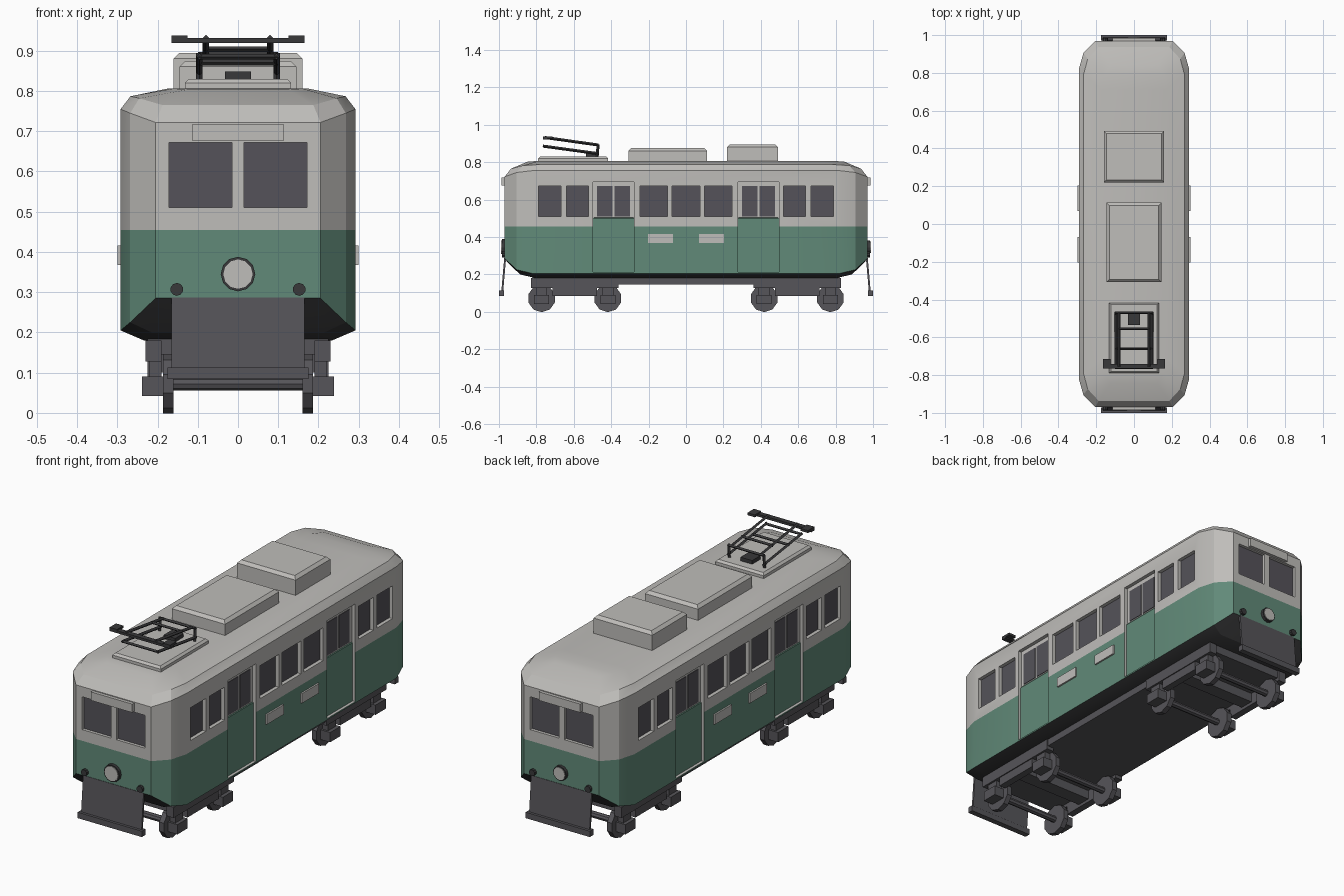
import bpy, bmesh, math
from mathutils import Vector

if "Cube" in bpy.data.objects:
    bpy.data.objects.remove(bpy.data.objects["Cube"])


def material(name, rgb):
    m = bpy.data.materials.new(name)
    m.use_nodes = True
    m.diffuse_color = (*rgb, 1)
    m.node_tree.nodes["Principled BSDF"].inputs["Base Color"].default_value = (*rgb, 1)
    return m


CREAM = material("warm light grey", (.52, .51, .49))
GLASS = material("dark glass", (.09, .086, .1))
GREEN = material("muted green", (.12, .255, .19))
BLACK = material("black", (.04, .04, .042))
STEEL = material("charcoal steel", (.093, .09, .1))


def mesh_object(name, bm, mats):
    bmesh.ops.recalc_face_normals(bm, faces=bm.faces)
    me = bpy.data.meshes.new(name)
    bm.to_mesh(me)
    bm.free()
    for m in mats:
        me.materials.append(m)
    ob = bpy.data.objects.new(name, me)
    bpy.context.collection.objects.link(ob)
    return ob


def add_box(bm, lo, hi):
    verts = bmesh.ops.create_cube(bm, size=1)["verts"]
    for v in verts:
        for i in range(3):
            v.co[i] = lo[i] if v.co[i] < 0 else hi[i]
    return list({f for v in verts for f in v.link_faces})


def box(name, xs, ys, zs, mat, bevel=0):
    bm = bmesh.new()
    lo, hi = zip(*(sorted(p) for p in (xs, ys, zs)))
    add_box(bm, lo, hi)
    if bevel:
        top = [e for e in bm.edges if all(v.co.z > hi[2] - 1e-5 for v in e.verts)]
        bmesh.ops.bevel(bm, geom=top, offset=bevel, segments=1, affect='EDGES')
    return mesh_object(name, bm, [mat])


def rod(name, a, b, r, mat, sides=4):
    a, b = Vector(a), Vector(b)
    bpy.ops.mesh.primitive_cylinder_add(vertices=sides, radius=r, depth=(b - a).length,
                                        location=(a + b) / 2)
    ob = bpy.context.object
    ob.name = name
    ob.rotation_euler = (b - a).to_track_quat('Z', 'Y').to_euler()
    ob.data.materials.append(mat)
    return ob


# Body shell: one rounded plan, lofted upward
quarter = [(.292, .82), (.268, .905), (.205, .97)]
plan = [(x, y, i) for i, (x, y) in enumerate(quarter)]
plan += [(-x, y, i) for x, y, i in reversed(plan)]
plan += [(x, -y, i) for x, y, i in reversed(plan)]
# Each ring: x scale, y scale, heights at side / corner / end, material above
rings = [(.8, .98, (.18, .2, .26), 3),
         (1, 1, (.205, .225, .285), 2),
         (1, 1, (.455, .455, .455), 0),
         (1, 1, (.755, .745, .722), 0),
         (.915, .965, (.787, .782, .765), 0),
         (.6, .87, (.806, .806, .804), 0)]
bm = bmesh.new()
loops = [[bm.verts.new((x * sx, y * sy, zs[i])) for x, y, i in plan]
         for sx, sy, zs, _ in rings]
n = len(plan)
for low, high, ring in zip(loops, loops[1:], rings):
    for i in range(n):
        j = (i + 1) % n
        bm.faces.new((low[i], low[j], high[j], high[i])).material_index = ring[3]
rungs = [(2, 3), (1, 4), (0, 5), (11, 6), (10, 7), (9, 8)]
for loop, mat in ((loops[0], 3), (loops[-1], 0)):
    for (a, b), (c, d) in zip(rungs, rungs[1:]):
        bm.faces.new((loop[a], loop[b], loop[d], loop[c])).material_index = mat
body = mesh_object("body_shell", bm, [CREAM, GLASS, GREEN, BLACK])

# Window and doorway recesses, glass on the inner face of each window
SILL, HEAD = .51, .672
cut = bmesh.new()


def recess(lo, hi, axis, sign, glazed):
    for f in add_box(cut, lo, hi):
        f.normal_update()
        f.material_index = int(glazed and f.normal[axis] * sign < -.9)


side_windows = [(0, .148)] + [(s * c, w) for s in (1, -1)
                              for c, w in ((.172, .148), (.58, .116), (.728, .12))]
DOORS, DOOR_W = (-.387, .387), .218
for s in (1, -1):
    xs = sorted((s * .274, s * .4))
    for c, w in side_windows:
        recess((xs[0], c - w / 2, SILL), (xs[1], c + w / 2, HEAD), 0, s, True)
    for c in DOORS:
        recess((xs[0], c - DOOR_W / 2, .212), (xs[1], c + DOOR_W / 2, .694), 0, s, False)
    ys = sorted((s * .955, s * 1.1))
    for c in (-.093, .093):
        recess((c - .078, ys[0], SILL), (c + .078, ys[1], HEAD), 1, s, True)
cutter = mesh_object("recess_cutter", cut, [CREAM, GLASS])
cutter.hide_render = True
mod = body.modifiers.new("recesses", 'BOOLEAN')
mod.object, mod.operation, mod.solver = cutter, 'DIFFERENCE', 'EXACT'
bpy.context.view_layer.objects.active = body
body.select_set(True)
bpy.ops.object.modifier_apply(modifier=mod.name)
bpy.data.objects.remove(cutter)
bpy.ops.object.shade_smooth_by_angle(angle=math.radians(25))

# Door leaves, door glass and side panels
for s, side in ((1, "left"), (-1, "right")):
    for c in DOORS:
        box(side + "_door_leaf", (s * .272, s * .278), (c - DOOR_W / 2, c + DOOR_W / 2),
            (.212, .503), GREEN, .004)
        for d in (-.047, .047):
            box(side + "_door_glass", (s * .272, s * .277), (c + d - .041, c + d + .041),
                (SILL, HEAD), GLASS)
    for c in (-.137, .137):
        box(side + "_side_panel", (s * .285, s * .3), (c - .067, c + .067), (.368, .416), CREAM)

# End fittings: sign box, headlight, lamps and slanted guard
for s, end, r in ((-1, "front", .043), (1, "rear", .036)):
    box(end + "_sign_box", (-.113, .113), (s * .96, s * .986), (.676, .718), CREAM)
    rod(end + "_headlight_rim", (0, s * .955, .345), (0, s * .985, .345), r, BLACK, 12)
    rod(end + "_headlight_lens", (0, s * .96, .345), (0, s * .988, .345), r * .85, CREAM, 12)
    for x in (-.152, .152):
        rod(end + "_marker_lamp", (x, s * .955, .307), (x, s * .985, .307), .016, BLACK, 10)
    guard = box(end + "_guard", (-.165, .165), (s * .962, s * .972), (.09, .287), STEEL)
    for v in guard.data.vertices:
        if v.co.z < .2:
            v.co.y += s * .017
    box(end + "_guard_bar", (-.175, .175), (s * .972, s), (.084, .113), STEEL)

# Underframe and two wheel trucks
box("underframe", (-.225, .225), (-.82, .82), (.145, .2), STEEL)
for t, truck in ((-1, "front"), (1, "rear")):
    mid = t * .595
    for s in (-1, 1):
        box(truck + "_truck_beam", (s * .19, s * .23), (mid - .235, mid + .235), (.128, .18), STEEL)
        box(truck + "_truck_drop", (s * .19, s * .225), (mid - .12, mid + .12), (.085, .135), STEEL)
    box(truck + "_truck_bolster", (-.19, .19), (mid - .035, mid + .035), (.1, .16), STEEL)
    for d in (-.177, .177):
        y = mid + d
        rod(truck + "_axle", (-.19, y, .072), (.19, y, .072), .016, STEEL, 8)
        for s in (-1, 1):
            rod(truck + "_wheel", (s * .16, y, .072), (s * .186, y, .072), .074, STEEL, 10)
            box(truck + "_axle_box", (s * .186, s * .238), (y - .04, y + .04), (.042, .09), STEEL)
            box(truck + "_axle_guide", (s * .19, s * .22), (y - .03, y + .03), (.08, .14), STEEL)

# Roof equipment
box("roof_box_middle", (-.145, .145), (-.308, .113), (.79, .875), CREAM, .014)
box("roof_box_rear", (-.16, .16), (.22, .492), (.79, .895), CREAM, .014)
box("collector_base", (-.132, .132), (-.79, -.417), (.79, .83), CREAM, .01)

# Current collector on the roof
box("collector_mount", (-.032, .032), (-.535, -.47), (.825, .848), BLACK)
for s in (-1, 1):
    x, u = s * .096, s * .08
    rod("collector_lower_arm", (x, -.465, .845), (x, -.765, .886), .008, BLACK)
    rod("collector_post", (x, -.475, .828), (x, -.47, .894), .008, BLACK)
    rod("collector_upper_arm", (u, -.47, .892), (u, -.755, .932), .008, BLACK)
    box("collector_horn", (s * .125, s * .165), (-.765, -.715), (.926, .938), BLACK)
for y, z, w in ((-.47, .89, .1), (-.555, .904, .085), (-.66, .871, .1), (-.76, .885, .1)):
    rod("collector_cross_bar", (-w, y, z), (w, y, z), .007, BLACK)
box("collector_head", (-.165, .165), (-.765, -.74), (.92, .932), BLACK)
